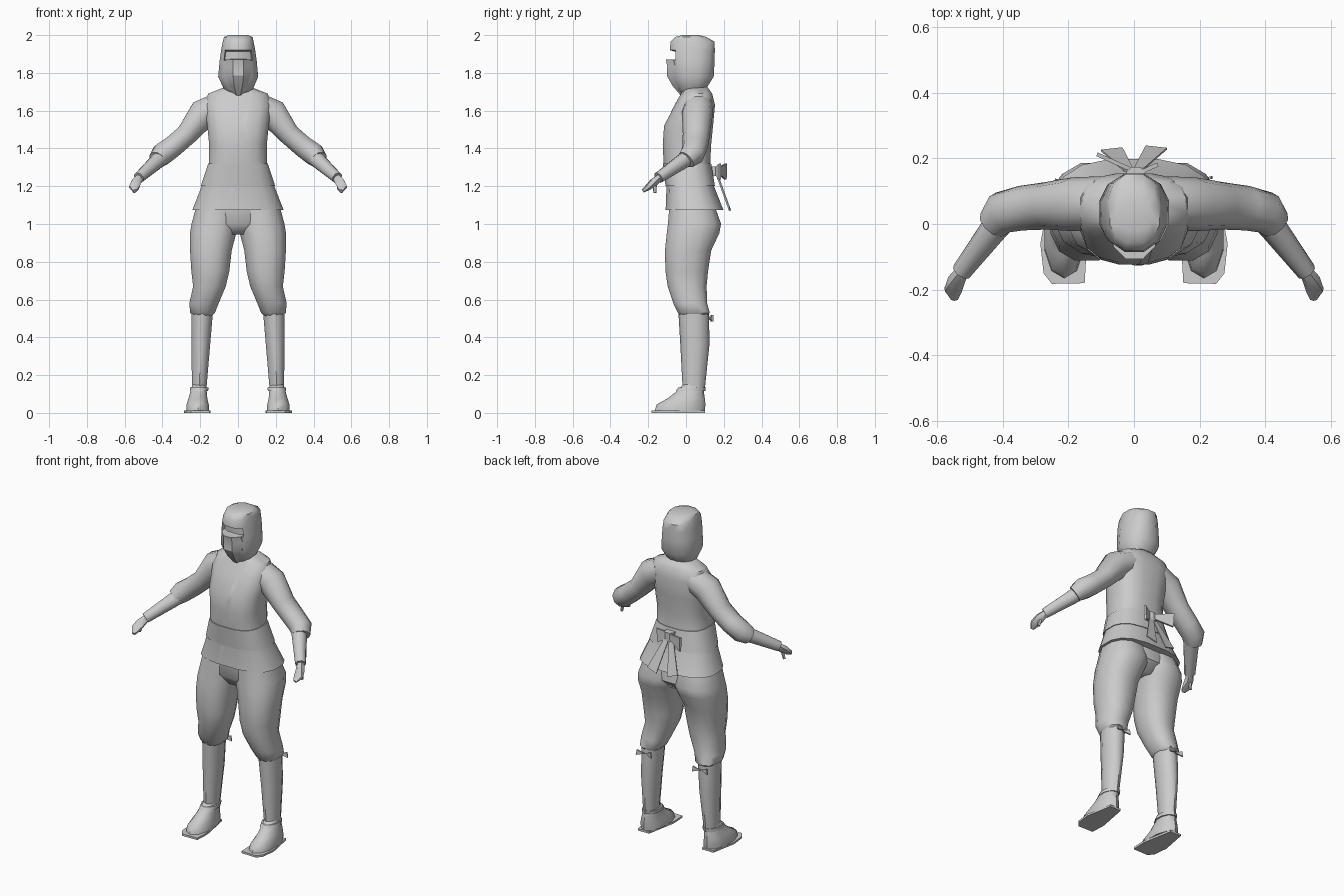
import bpy, bmesh, math
from mathutils import Vector

old = bpy.data.objects.get("Cube")
if old:
    bpy.data.objects.remove(old)

grey = bpy.data.materials.new("plain_grey")
grey.use_nodes = True
grey.diffuse_color = (0.6, 0.6, 0.6, 1)
grey.node_tree.nodes["Principled BSDF"].inputs["Base Color"].default_value = (0.6, 0.6, 0.6, 1)


def finish(name, bm, angle=50):
    bmesh.ops.recalc_face_normals(bm, faces=bm.faces)
    mesh = bpy.data.meshes.new(name)
    bm.to_mesh(mesh)
    bm.free()
    mesh.materials.append(grey)
    ob = bpy.data.objects.new(name, mesh)
    bpy.context.collection.objects.link(ob)
    bpy.ops.object.select_all(action="DESELECT")
    ob.select_set(True)
    bpy.context.view_layer.objects.active = ob
    if angle:
        bpy.ops.object.shade_smooth_by_angle(angle=math.radians(angle))
    return ob


def skin(rings, caps=True):
    """Join rings of points with quads."""
    bm = bmesh.new()
    rows = [[bm.verts.new(p) for p in ring] for ring in rings]
    n = len(rows[0])
    for a, b in zip(rows, rows[1:]):
        for i in range(n):
            j = (i + 1) % n
            bm.faces.new((a[i], a[j], b[j], b[i]))
    if caps:
        bm.faces.new(rows[0][::-1])
        bm.faces.new(rows[-1])
    return bm


def oval(n, power):
    """Unit oval; a power under 1 makes it boxier."""
    for k in range(n):
        t = 2 * math.pi * (k + 0.5) / n
        c, s = math.cos(t), math.sin(t)
        yield math.copysign(abs(c) ** power, c), math.copysign(abs(s) ** power, s)


def stack(levels, n=12, power=0.85, grow=0):
    """Level rings given as height, left x, right x, front y, back y."""
    rings = []
    for z, x0, x1, y0, y1 in levels:
        cx, cy = (x0 + x1) / 2, (y0 + y1) / 2
        rx, ry = (x1 - x0) / 2 + grow, (y1 - y0) / 2 + grow
        rings.append([(cx + rx * u, cy + ry * v, z) for u, v in oval(n, power)])
    return skin(rings)


def tube(stations, side=1, n=8):
    """Limb along a path of x, y, z, thickness radius, depth radius."""
    pts = [Vector((side * s[0], s[1], s[2])) for s in stations]
    rings = []
    for i, p in enumerate(pts):
        t = (pts[min(i + 1, len(pts) - 1)] - pts[max(i - 1, 0)]).normalized()
        up = t.cross(Vector((0, 1, 0))).normalized()
        deep = up.cross(t)
        rings.append([p + up * stations[i][3] * u + deep * stations[i][4] * v
                      for u, v in oval(n, 1)])
    return skin(rings)


def prism(outline, place, thick):
    """Flat outline placed by a function and thickened."""
    bm = bmesh.new()
    face = bm.faces.new([bm.verts.new(place(*p)) for p in outline])
    bm.normal_update()
    shift = face.normal * thick
    out = bmesh.ops.extrude_face_region(bm, geom=[face])
    bmesh.ops.translate(bm, vec=shift, verts=[v for v in out["geom"] if isinstance(v, bmesh.types.BMVert)])
    return bm


# jacket, flaring at the hem
jacket_levels = [
    (1.075, -.245, .245, -.11, .20), (1.2, -.195, .195, -.105, .15),
    (1.32, -.155, .155, -.12, .13), (1.42, -.155, .155, -.125, .135),
    (1.52, -.165, .165, -.118, .145), (1.63, -.18, .18, -.06, .155),
    (1.69, -.16, .16, -.025, .14), (1.725, -.07, .07, -.01, .115)]
jacket = finish("jacket", stack(jacket_levels, 16, 0.75))
finish("sash", stack(jacket_levels[1:3], 16, 0.75, grow=0.005))


# crossed front flap, wrapped onto the jacket
def strip(name, a, b, width):
    bm = bmesh.new()
    steps = 10
    rows = []
    for k in range(steps + 1):
        p = Vector(a).lerp(Vector(b), k / steps)
        rows.append([bm.verts.new((p.x + dx, -.3, p.y)) for dx in (-width / 2, width / 2)])
    for r, s in zip(rows, rows[1:]):
        bm.faces.new((r[0], r[1], s[1], s[0]))
    ob = finish(name, bm)
    wrap = ob.modifiers.new("wrap", "SHRINKWRAP")
    wrap.target = jacket
    wrap.wrap_method = "PROJECT"
    wrap.use_project_y = True
    wrap.use_project_x = wrap.use_project_z = False
    wrap.use_positive_direction = True
    wrap.offset = 0.003


strip("collar_edge", (.06, 1.70), (.0, 1.34), .025)
strip("skirt_edge", (-.03, 1.19), (-.05, 1.09), .02)

# hood, with the eye opening pressed inward
hood = stack([
    (1.685, -.045, .055, -.02, .08), (1.71, -.075, .08, -.045, .105),
    (1.78, -.108, .11, -.08, .15), (1.865, -.1, .102, -.085, .155),
    (1.92, -.092, .094, -.088, .156), (1.965, -.083, .085, -.086, .155),
    (1.99, -.076, .08, -.06, .11), (2.0, -.05, .055, -.02, .07)], 12, 0.85)
hood.normal_update()
front = [f for f in hood.faces
         if f.calc_center_median().y < -.06 and 1.87 < f.calc_center_median().z < 1.92]
bmesh.ops.inset_region(hood, faces=front, thickness=0.008)
bmesh.ops.translate(hood, vec=(0, .028, 0), verts=list({v for f in front for v in f.verts}))
finish("hood", hood)
finish("face_mask", stack([
    (1.68, -.025, .03, -.03, .04), (1.73, -.055, .058, -.075, .05),
    (1.785, -.072, .075, -.108, .05), (1.835, -.074, .077, -.105, .05),
    (1.87, -.068, .07, -.112, .03)], 8, 1), 30)

# seat joining both trouser legs
finish("trouser_seat", stack([
    (.945, -.06, .06, -.06, .12), (1.0, -.17, .17, -.095, .17),
    (1.12, -.2, .2, -.09, .15)], 12))

for side, word in ((-1, "right"), (1, "left")):
    def both(levels):
        return [(z, *sorted((side * a, side * b)), c, d) for z, a, b, c, d in levels]

    # baggy trouser leg, bound calf and shoe
    finish(word + "_trouser_leg", stack(both([
        (1.11, -.01, .22, -.09, .15), (1.0, -.01, .25, -.1, .19),
        (.95, .006, .258, -.106, .18), (.86, .03, .257, -.115, .137),
        (.75, .043, .25, -.112, .12), (.67, .062, .24, -.1, .112),
        (.58, .1, .26, -.07, .115), (.53, .12, .255, -.045, .128),
        (.5, .15, .22, -.02, .1)]), 12))
    finish(word + "_calf", stack(both([
        (.53, .13, .25, -.04, .122), (.36, .145, .25, -.03, .124),
        (.13, .165, .245, -.018, .1)]), 10, 1))
    finish(word + "_shoe", stack(both([
        (.012, .15, .275, -.165, .1), (.045, .152, .275, -.155, .103),
        (.075, .16, .265, -.1, .1), (.11, .163, .255, -.055, .095),
        (.15, .168, .243, -.015, .09)]), 10, 0.9))
    finish(word + "_sole", prism(
        [(.15, -.18), (.25, -.182), (.275, -.15), (.285, -.06), (.255, .1), (.18, .1), (.145, -.09)],
        lambda x, y: (side * x, y, 0 if side > 0 else .012), .012), 0)
    finish(word + "_ankle_tie", stack(both([
        (.115, .155, .258, -.055, .103), (.135, .155, .255, -.04, .105)]), 10, 1))

    # knot and loops behind the knee
    for d in (-1, 1):
        finish(word + "_knee_bow", prism(
            [(0, .5), (.045, .518), (.05, .485)],
            lambda x, z: (side * .19 + d * x, .126 + x * .25, z), .008), 0)

    # sleeve, forearm guard and hand
    finish(word + "_sleeve", tube([
        (.1, .065, 1.625, .075, .08), (.185, .06, 1.585, .082, .082),
        (.27, .055, 1.475, .06, .072), (.345, .048, 1.41, .06, .068),
        (.40, .035, 1.37, .062, .066), (.428, .0, 1.34, .048, .052)], side, 10))
    finish(word + "_forearm", tube([
        (.38, .04, 1.375, .045, .045), (.43, -.02, 1.33, .043, .042),
        (.525, -.145, 1.245, .031, .031)], side))
    finish(word + "_hand", tube([
        (.518, -.135, 1.25, .02, .02), (.54, -.17, 1.22, .028, .024),
        (.55, -.2, 1.195, .03, .017), (.545, -.228, 1.175, .012, .01)], side, 6))
    finish(word + "_thumb", tube([
        (.54, -.165, 1.215, .012, .012), (.55, -.165, 1.165, .008, .008)], side, 5))

# bow and hanging ends at the back of the sash
finish("bow_knot", stack([(1.255, -.025, .035, .12, .175), (1.305, -.025, .035, .12, .175)], 8))
for d, tip in ((-1, .11), (1, .065)):
    finish("bow_loop", prism(
        [(0, 1.27), (tip, 1.235), (tip + .005, 1.32), (0, 1.295)],
        lambda x, z: (d * x, .155 + x * .45, z), .012), 0)
    finish("bow_tail", prism(
        [(.0, 1.26), (.03, 1.26), (.1, 1.09), (.035, 1.07)],
        lambda x, z: (d * x, .165 + (1.26 - z) * .36, z), .006), 0)
